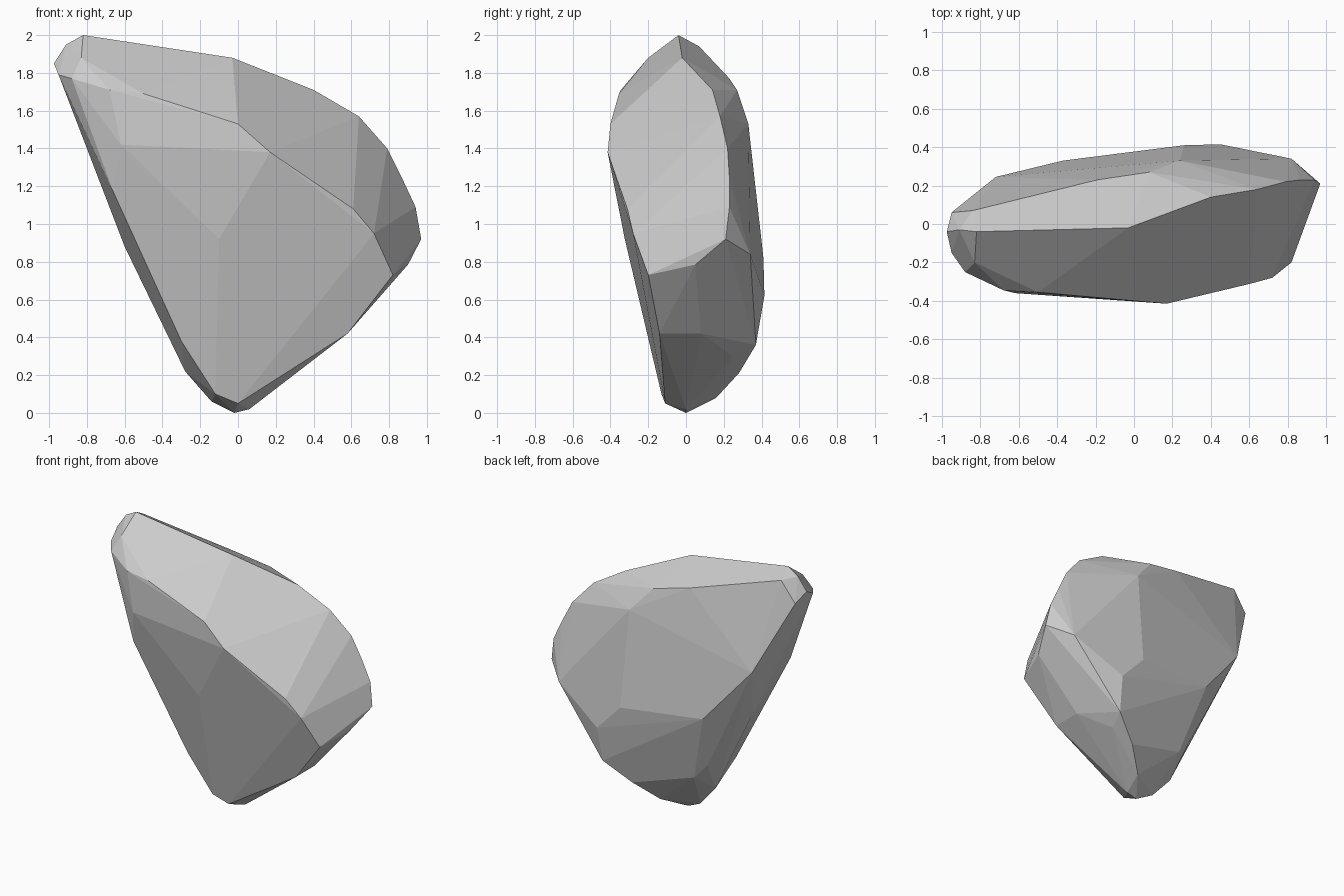
import bpy, bmesh

# Corner points of the rock, grouped by region; the convex hull makes the flat facets
tip = [(-.82, -.04, 2), (-.83, -.20, 1.88), (-.91, -.03, 1.95), (-.975, -.04, 1.85),
       (-.95, -.15, 1.79), (-.88, -.25, 1.77), (-.68, -.345, 1.71), (-.84, .07, 1.94),
       (-.95, .06, 1.79)]
crown = [(-.03, -.02, 1.88), (-.5, -.355, 1.69), (0, -.40, 1.53), (.17, -.415, 1.38),
         (-.19, .23, 1.77), (.08, .27, 1.71), (.24, .33, 1.53), (.40, .14, 1.71),
         (.64, .18, 1.57)]
right_rim = [(.79, .22, 1.40), (.87, .23, 1.24), (.94, .23, 1.09), (.97, .21, .92),
             (.61, -.31, 1.08), (.72, -.28, .95), (.82, -.20, .73), (.90, .05, .785)]
front = [(-.10, -.324, .92), (-.62, -.36, 1.42), (-.66, -.30, 1.17),
         (-.30, -.17, .38), (.58, -.14, .42)]
back = [(.26, .41, .82), (.45, .415, .62), (.435, .37, .36), (.82, .34, .84),
        (-.37, .33, .87), (-.72, .245, 1.28), (-.60, .05, .88)]
foot = [(0, -.11, .05), (-.12, -.13, .10), (.58, .08, .42), (.40, .25, .30),
        (-.32, .20, .46), (-.22, .22, .35), (.25, .28, .21), (.10, .16, .08),
        (-.02, 0, 0), (.06, 0, .02), (-.28, .05, .22), (-.14, .03, .06)]
assert all(len(p) == 3 for p in tip + crown + right_rim + front + back + foot)

bm = bmesh.new()
for group in (tip, crown, right_rim, front, back, foot):
    for p in group:
        bm.verts.new(p)
hull = bmesh.ops.convex_hull(bm, input=bm.verts[:])
unused = {g for g in hull["geom_interior"] + hull["geom_unused"]
          if isinstance(g, bmesh.types.BMVert)}
bmesh.ops.delete(bm, geom=list(unused), context='VERTS')

# Merge nearly coplanar triangles into broad facets
bmesh.ops.dissolve_limit(bm, angle_limit=0.06, verts=bm.verts[:], edges=bm.edges[:])
bmesh.ops.recalc_face_normals(bm, faces=bm.faces[:])

mesh = bpy.data.meshes.new("rock")
bm.to_mesh(mesh)
bm.free()
rock = bpy.data.objects.new("rock", mesh)
bpy.context.collection.objects.link(rock)
